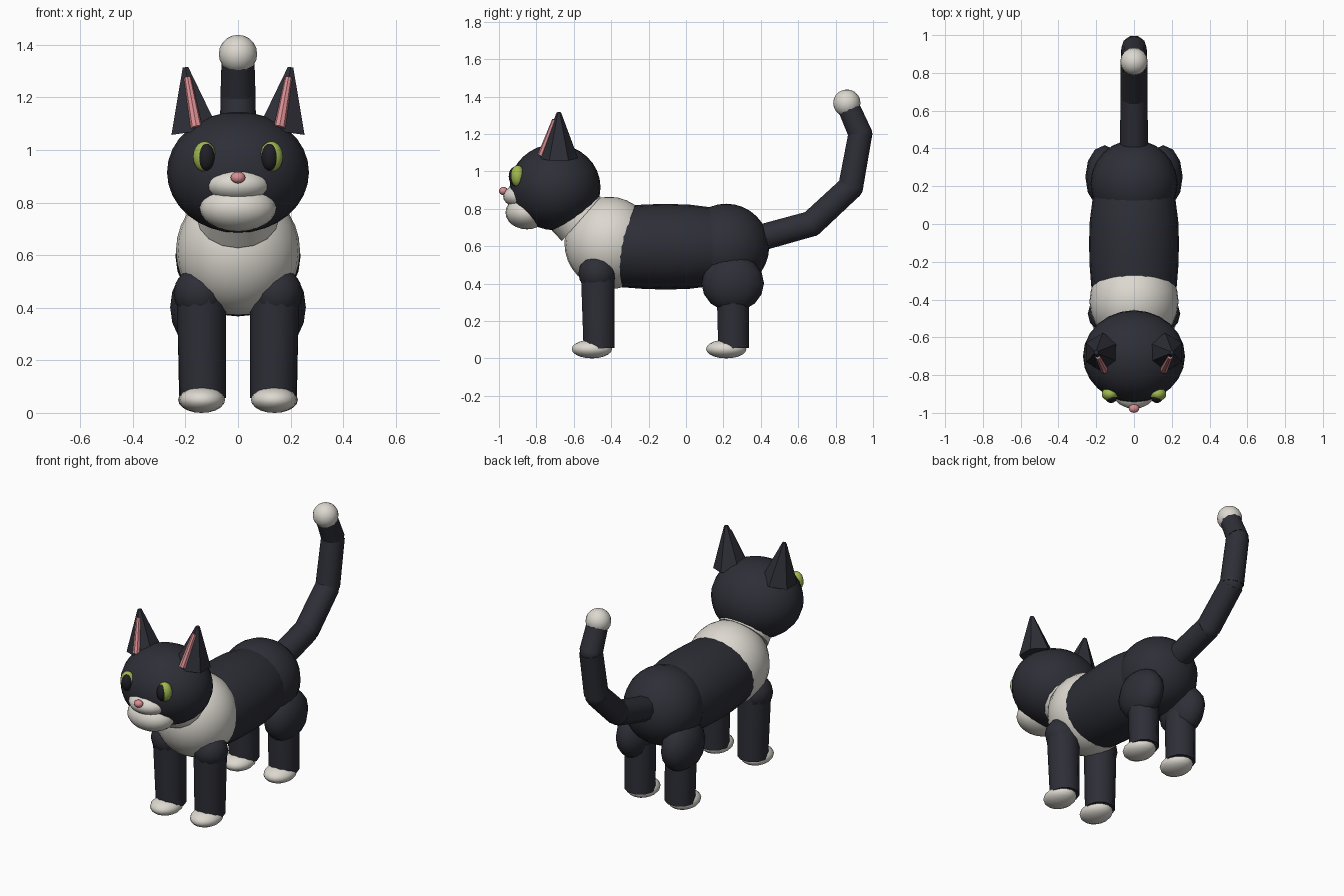
import bpy, bmesh
from math import radians, pi
from mathutils import Vector, Matrix

if "Cube" in bpy.data.objects:
    bpy.data.objects.remove(bpy.data.objects["Cube"])


def material(name, rgb):
    m = bpy.data.materials.new(name)
    m.use_nodes = True
    m.diffuse_color = (*rgb, 1)
    m.node_tree.nodes["Principled BSDF"].inputs["Base Color"].default_value = (*rgb, 1)
    return m


FUR = material("charcoal_fur", (0.027, 0.028, 0.038))
WHITE = material("cream_fur", (0.72, 0.69, 0.63))
PINK = material("pink_skin", (0.70, 0.27, 0.29))
GREEN = material("green_eye", (0.35, 0.48, 0.08))
BLACK = material("black_pupil", (0.014, 0.014, 0.018))


def finish(bm, name, mat, angle=40):
    """Turn a bmesh into a smooth-shaded object with one material."""
    bmesh.ops.recalc_face_normals(bm, faces=bm.faces)
    mesh = bpy.data.meshes.new(name)
    bm.to_mesh(mesh)
    bm.free()
    mesh.materials.append(mat)
    ob = bpy.data.objects.new(name, mesh)
    bpy.context.collection.objects.link(ob)
    bpy.ops.object.select_all(action="DESELECT")
    ob.select_set(True)
    bpy.context.view_layer.objects.active = ob
    bpy.ops.object.shade_smooth_by_angle(angle=radians(angle))
    return ob


def ball(name, mat, centre, radii, segs=20, rings=12):
    bm = bmesh.new()
    bmesh.ops.create_uvsphere(bm, u_segments=segs, v_segments=rings, radius=1)
    bmesh.ops.transform(bm, verts=bm.verts,
                        matrix=Matrix.Translation(centre) @ Matrix.Diagonal((*radii, 1)))
    return finish(bm, name, mat, 60)


def rod(name, mat, start, end, r1, r2, segs=10, turn=pi / 2):
    """Tapered cylinder between two points."""
    a, b = Vector(start), Vector(end)
    bm = bmesh.new()
    bmesh.ops.create_cone(bm, cap_ends=True, segments=segs, radius1=r1, radius2=r2,
                          depth=(b - a).length)
    aim = Vector((0, 0, 1)).rotation_difference(b - a).to_matrix().to_4x4()
    bmesh.ops.transform(bm, verts=bm.verts,
                        matrix=Matrix.Translation((a + b) / 2) @ aim @ Matrix.Rotation(turn, 4, "Z"))
    return finish(bm, name, mat)


# Barrel: half profile (y, radius) spun about the long axis
bm = bmesh.new()
profile = [(-0.46, 0), (-0.45, 0.195), (-0.35, 0.216), (-0.22, 0.226), (-0.1, 0.229),
           (0.02, 0.225), (0.13, 0.211), (0.22, 0.19), (0.23, 0)]
verts = [bm.verts.new((0, y, r)) for y, r in profile]
edges = [bm.edges.new(pair) for pair in zip(verts, verts[1:])]
bmesh.ops.spin(bm, geom=verts + edges, cent=(0, 0, 0), axis=(0, 1, 0), angle=2 * pi, steps=24)
bmesh.ops.remove_doubles(bm, verts=bm.verts, dist=0.0005)
bmesh.ops.transform(bm, verts=bm.verts,
                    matrix=Matrix.Translation((0, 0, 0.597)) @ Matrix.Diagonal((1.04, 1, 1, 1)))
finish(bm, "barrel", FUR)

# Torso ends, neck and head
ball("hips", FUR, (0, 0.215, 0.597), (0.23, 0.23, 0.23), 24, 16)
ball("chest", WHITE, (0, -0.41, 0.617), (0.236, 0.24, 0.247), 24, 16)
rod("neck", WHITE, (0, -0.56, 0.745), (0, -0.69, 0.86), 0.157, 0.14, 16)
ball("head", FUR, (0, -0.70, 0.915), (0.27, 0.243, 0.23), 24, 16)

# Face
ball("muzzle", WHITE, (0, -0.865, 0.867), (0.125, 0.113, 0.068))
ball("chin", WHITE, (0, -0.85, 0.78), (0.146, 0.115, 0.09))
ball("nose", PINK, (0, -0.976, 0.895), (0.028, 0.024, 0.022), 12, 8)

# Paired parts
for side, s in (("left", 1), ("right", -1)):
    ball(side + "_eye", GREEN, (s * 0.127, -0.9, 0.975), (0.044, 0.038, 0.058), 16, 10)
    ball(side + "_pupil", BLACK, (s * 0.121, -0.913, 0.973), (0.033, 0.035, 0.052), 16, 10)

    rod(side + "_ear", FUR, (s * 0.165, -0.68, 1.07), (s * 0.2, -0.68, 1.315),
        0.103, 0.012, 6, 0)
    rod(side + "_inner_ear", PINK, (s * 0.158, -0.772, 1.085), (s * 0.192, -0.702, 1.275),
        0.022, 0.014, 8)

    ball(side + "_shoulder", FUR, (s * 0.145, -0.475, 0.455), (0.1, 0.1, 0.1), 12, 8)
    rod(side + "_front_leg", FUR, (s * 0.133, -0.465, 0.055), (s * 0.14, -0.472, 0.47),
        0.087, 0.095)
    ball(side + "_front_paw", WHITE, (s * 0.137, -0.503, 0.05), (0.088, 0.108, 0.05), 16, 10)

    ball(side + "_thigh", FUR, (s * 0.155, 0.25, 0.402), (0.103, 0.167, 0.153), 12, 8)
    rod(side + "_rear_leg", FUR, (s * 0.137, 0.255, 0.055), (s * 0.14, 0.25, 0.36),
        0.087, 0.09)
    ball(side + "_rear_paw", WHITE, (s * 0.14, 0.215, 0.05), (0.088, 0.108, 0.05), 16, 10)

# Tail: straight segments bending upward, with a pale tip
joints = [(0.37, 0.637), (0.67, 0.72), (0.88, 0.915), (0.932, 1.2), (0.862, 1.36)]
widths = [0.074, 0.072, 0.07, 0.067, 0.062]
for i in range(4):
    rod(f"tail_segment_{i + 1}", FUR, (0, *joints[i]), (0, *joints[i + 1]),
        widths[i], widths[i + 1])
for i in (1, 2, 3):
    r = widths[i] * 0.97
    ball(f"tail_joint_{i}", FUR, (0, *joints[i]), (r, r, r), 10, 8)
ball("tail_tip", WHITE, (0, 0.86, 1.365), (0.073, 0.073, 0.073), 16, 10)
